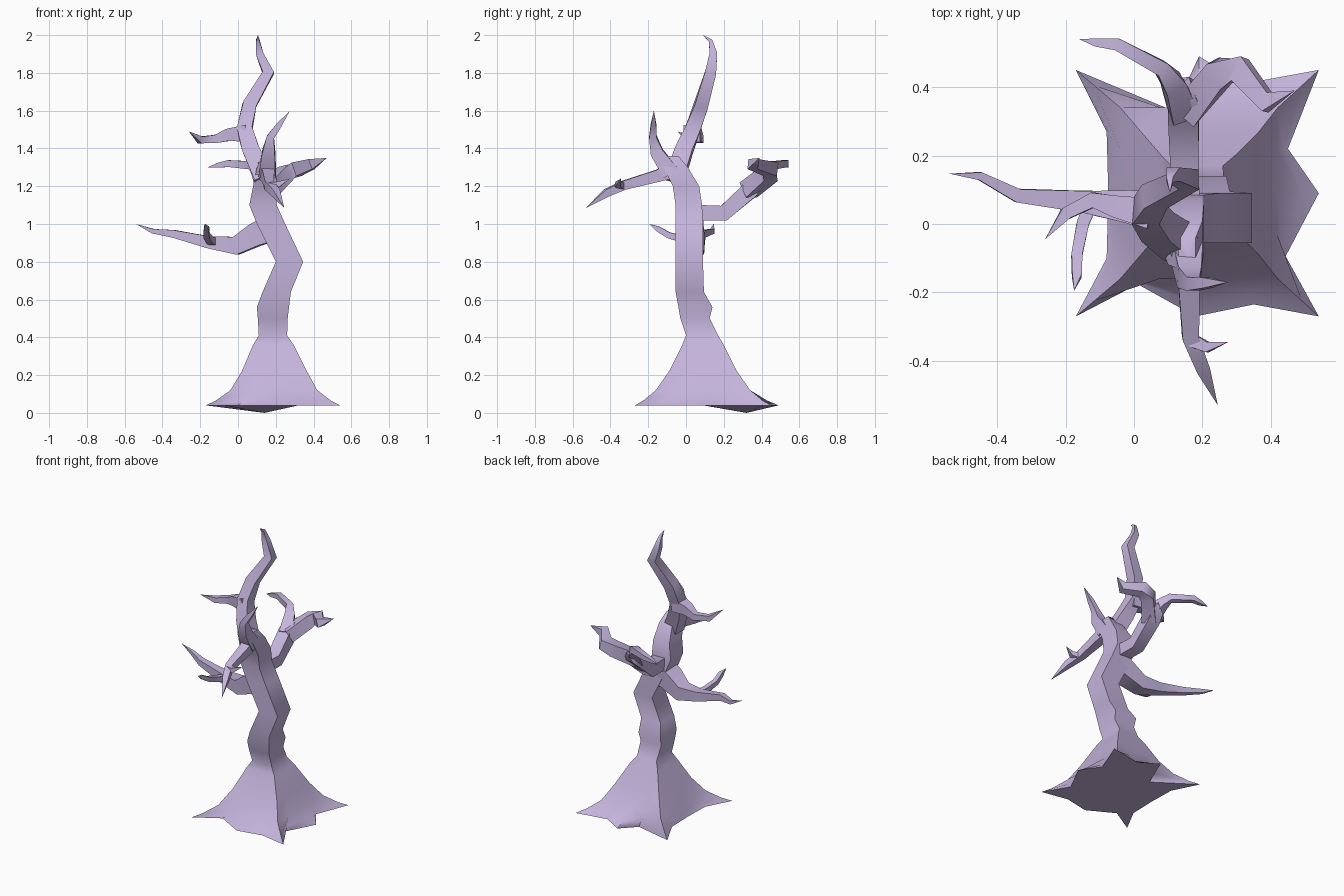
import bpy
from math import radians
from mathutils import Vector

bark = bpy.data.materials.new("bark")
bark.diffuse_color = (0.56, 0.46, 0.72, 1)


def add_mesh(name, rings, tip=None):
    """Skin equal-sized rings of points; close the ends with caps or a tip."""
    n = len(rings[0])
    verts = [p for r in rings for p in r]
    faces = [[k * n + i, k * n + (i + 1) % n, (k + 1) * n + (i + 1) % n, (k + 1) * n + i]
             for k in range(len(rings) - 1) for i in range(n)]
    faces.append(list(range(n))[::-1])
    last = (len(rings) - 1) * n
    if tip is None:
        faces.append([last + i for i in range(n)])
    else:
        verts.append(tip)
        faces += [[last + i, last + (i + 1) % n, len(verts) - 1] for i in range(n)]
    me = bpy.data.meshes.new(name)
    me.from_pydata([tuple(v) for v in verts], [], faces)
    me.materials.append(bark)
    me.shade_smooth()
    me.set_sharp_from_angle(angle=radians(60))
    ob = bpy.data.objects.new(name, me)
    bpy.context.collection.objects.link(ob)


def branch(name, pts, ref=(0, 0, 1)):
    """Square tube along (x, y, z, half width) points, tapering to the last one."""
    ref = Vector(ref)
    pos = [Vector(p[:3]) for p in pts]
    rings = []
    for i, p in enumerate(pts[:-1]):
        t = (pos[i + 1] - pos[i]).normalized()
        if i:
            t = (t + (pos[i] - pos[i - 1]).normalized()).normalized()
        s = t.cross(ref).normalized() * p[3]
        u = s.cross(t).normalized() * p[3]
        rings.append([pos[i] + s + u, pos[i] - s + u, pos[i] - s - u, pos[i] + s - u])
    add_mesh(name, rings, pos[-1])


def square_ring(z, x0, x1, y0, y1):
    """Square ring of 16 points, counter-clockwise from the front left corner."""
    c = [Vector((x0, y0, z)), Vector((x1, y0, z)), Vector((x1, y1, z)), Vector((x0, y1, z))]
    return [c[k].lerp(c[(k + 1) % 4], j / 4) for k in range(4) for j in range(4)]


# Trunk: star-shaped root brim, flared foot, crooked square stem
star = [(-.17, -.27), (0, -.17), (.18, -.27), (.35, -.235),
        (.54, -.27), (.44, -.10), (.54, .09), (.45, .22),
        (.54, .45), (.32, .41), (.19, .49), (.14, .32),
        (-.17, .45), (-.08, .27), (-.075, .09), (-.08, -.10)]
brim = [Vector((x, y, 0.04)) for x, y in star]
brim[11].z = 0
foot = square_ring(.12, -.04, .42, -.16, .34)
mid = [a.lerp(b, .4) for a, b in zip(brim, foot)]
for v in mid:
    v.z = .065
stem = [(.22, .02, .365, -.09, .27), (.36, .08, .295, -.02, .20),
        (.41, .11, .26, 0, .17), (.50, .105, .263, -.03, .125),
        (.56, .10, .27, -.04, .14), (.64, .13, .28, -.055, .095),
        (.80, .20, .345, -.055, .09), (1.0, .10, .25, -.055, .09),
        (1.10, .06, .205, -.055, .085), (1.20, .08, .205, -.07, .07),
        (1.30, .10, .20, -.12, .01), (1.36, .13, .18, -.13, -.04)]
add_mesh("trunk", [brim, mid, foot] + [square_ring(*s) for s in stem])

# Crown: main top branch and its left fork
branch("top_branch", [(.14, -.06, 1.24, .05), (.07, -.01, 1.39, .045), (.035, .035, 1.50, .04),
                      (.06, .08, 1.63, .036), (.16, .13, 1.80, .03), (.115, .145, 1.90, .02),
                      (.105, .13, 1.97, .01), (.105, .09, 2.0, 0)], (0, 1, 0))
branch("top_left_twig", [(.05, .03, 1.48, .045), (-.05, .05, 1.472, .032), (-.12, .07, 1.45, .022),
                         (-.2, .03, 1.445, .018), (-.26, -.045, 1.49, 0)])

# Left branch and its forward twig
branch("left_branch", [(.18, .02, .98, .07), (.09, .03, .94, .06), (-.01, .05, .885, .048),
                       (-.15, .065, .902, .032), (-.34, .083, .948, .02),
                       (-.45, .14, .962, .012), (-.54, .147, 1.0, 0)])
branch("left_branch_twig", [(-.13, .05, .905, .02), (-.15, 0, .915, .018),
                            (-.167, -.09, .94, .016), (-.167, -.15, .975, .014),
                            (-.175, -.195, 1.0, 0)])

# Back branch with two forks
branch("back_branch", [(.15, .03, 1.06, .042), (.147, .20, 1.057, .042), (.145, .34, 1.18, .045),
                       (.15, .39, 1.225, .04), (.16, .43, 1.26, 0)])
branch("back_right_fork", [(.155, .33, 1.18, .045), (.25, .44, 1.265, .042), (.31, .45, 1.29, .038),
                           (.39, .355, 1.317, .028), (.47, .39, 1.35, 0)])
branch("back_left_fork", [(.145, .33, 1.18, .042), (.115, .41, 1.27, .032), (.08, .455, 1.31, .022),
                          (-.05, .525, 1.32, .018), (-.11, .53, 1.31, .012), (-.16, .54, 1.30, 0)])

# Front branch, its side twig and the upright twig
branch("front_branch", [(.14, -.03, 1.30, .045), (.16, -.15, 1.255, .032), (.165, -.33, 1.205, .024),
                        (.20, -.42, 1.165, .02), (.245, -.53, 1.085, 0)])
branch("front_branch_twig", [(.17, -.34, 1.20, .02), (.215, -.36, 1.21, .015), (.275, -.345, 1.24, 0)])
branch("upright_twig", [(.155, -.08, 1.27, .045), (.162, -.155, 1.38, .034), (.172, -.175, 1.46, .02),
                        (.215, -.172, 1.52, .015), (.275, -.17, 1.60, 0)], (0, 1, 0))
